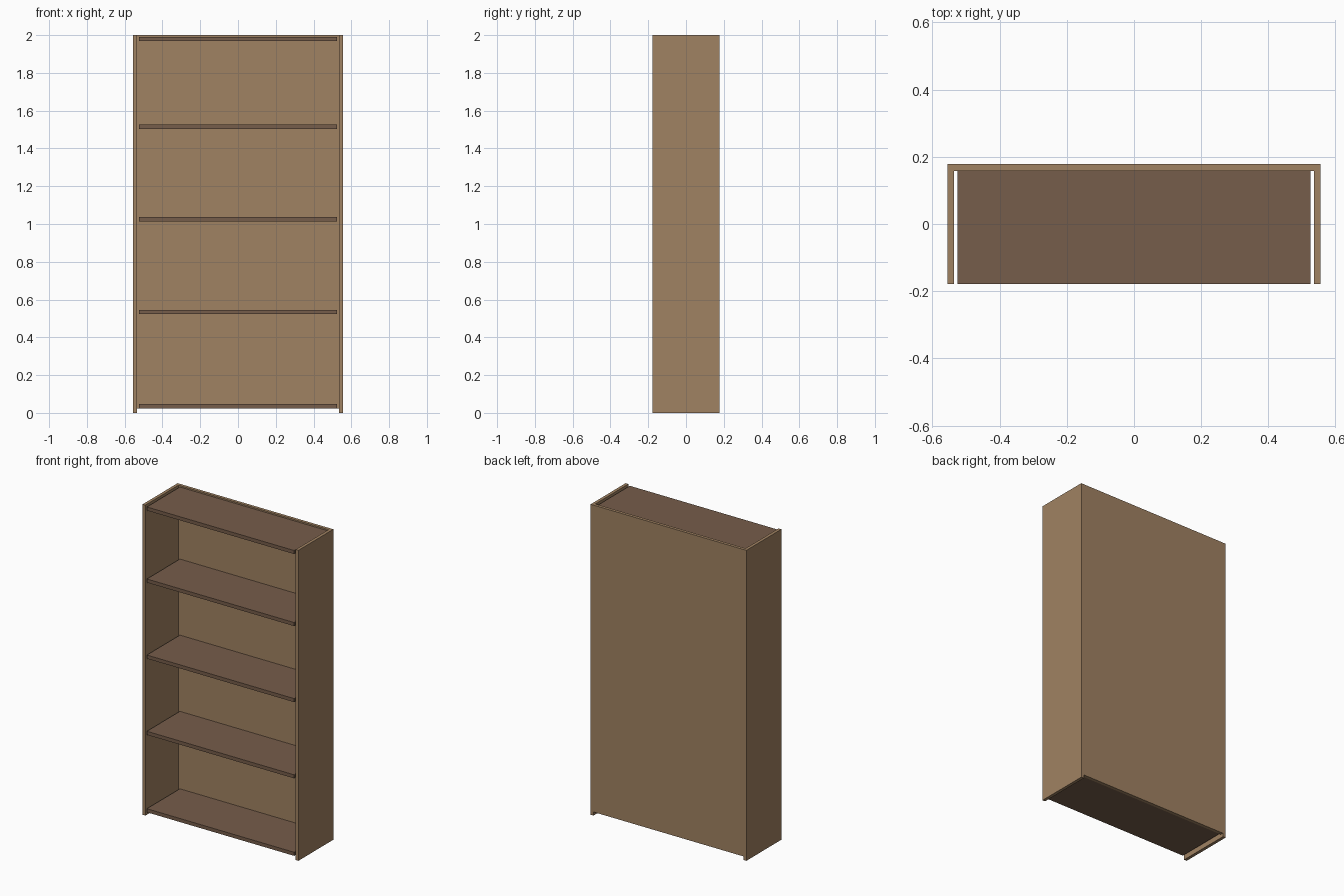
import bpy

cube = bpy.data.objects.get("Cube")
if cube:
    bpy.data.objects.remove(cube, do_unlink=True)


def make_material(name, rgb):
    mat = bpy.data.materials.new(name)
    mat.use_nodes = True
    mat.diffuse_color = (*rgb, 1)
    bsdf = next(n for n in mat.node_tree.nodes if n.type == 'BSDF_PRINCIPLED')
    bsdf.inputs["Base Color"].default_value = (*rgb, 1)
    return mat


def board(name, low, high, mat):
    """Flat-faced board between two opposite corners."""
    centre = [(a + b) / 2 for a, b in zip(low, high)]
    bpy.ops.mesh.primitive_cube_add(size=1, location=centre)
    obj = bpy.context.object
    obj.name = name
    obj.scale = [b - a for a, b in zip(low, high)]
    bpy.ops.object.transform_apply(location=False, rotation=False, scale=True)
    obj.data.materials.append(mat)
    return obj


light_wood = make_material("light wood", (0.352, 0.223, 0.122))
dark_wood = make_material("dark wood", (0.181, 0.109, 0.069))

half_width, half_depth, height = 0.555, 0.178, 2.0
inner = 0.535        # inside face of the side boards
shelf_half = 0.525   # shelves stop just short of the sides
back_front = 0.158   # front face of the back panel
thickness = 0.023

# Side boards
board("left_side", (inner, -half_depth, 0), (half_width, half_depth, height), light_wood)
board("right_side", (-half_width, -half_depth, 0), (-inner, half_depth, height), light_wood)

# Back panel, raised slightly off the floor
board("back_panel", (-inner, back_front, 0.023), (inner, half_depth, height), light_wood)

# Shelves, bottom to top
for i, top in enumerate((0.047, 0.546, 1.037, 1.527, 1.991), 1):
    board(f"shelf_{i}", (-shelf_half, -half_depth, top - thickness),
          (shelf_half, back_front, top), dark_wood)
